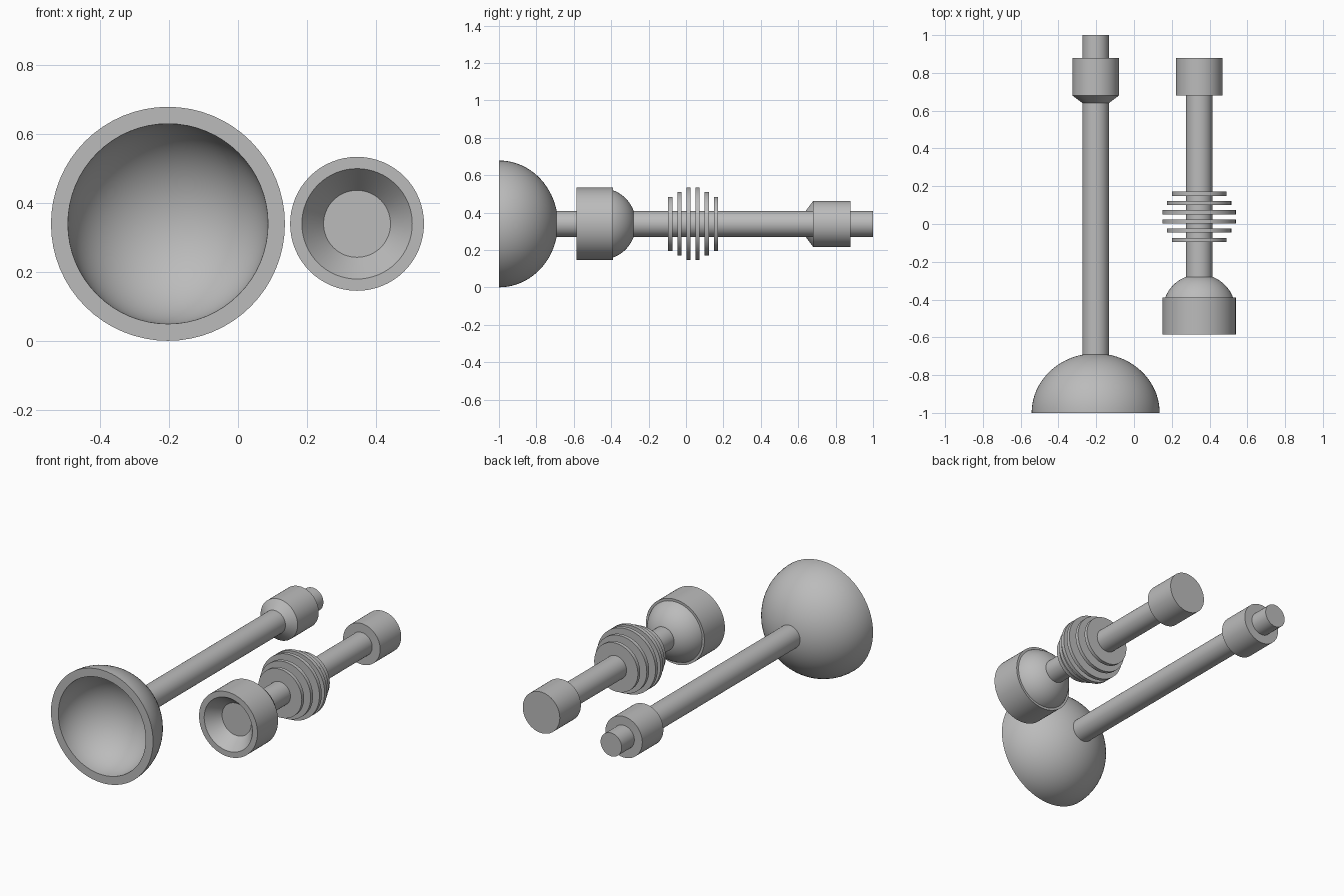
import bpy, bmesh, math

cube = bpy.data.objects.get("Cube")
if cube:
    bpy.data.objects.remove(cube, do_unlink=True)

GREY = (0.5, 0.5, 0.5, 1.0)
grey = bpy.data.materials.new("plain grey")
grey.use_nodes = True
grey.diffuse_color = GREY
grey.node_tree.nodes["Principled BSDF"].inputs["Base Color"].default_value = GREY

AXIS_Z = 0.34
SEGMENTS = 64


def lathe(name, x, profile):
    """Spin (radius, y) points around a line parallel to the y axis."""
    bm = bmesh.new()
    verts = [bm.verts.new((r, y, 0)) for r, y in profile]
    edges = [bm.edges.new(pair) for pair in zip(verts, verts[1:])]
    bmesh.ops.spin(bm, geom=verts + edges, cent=(0, 0, 0), axis=(0, 1, 0),
                   angle=math.tau, steps=SEGMENTS, use_duplicate=False)
    bmesh.ops.remove_doubles(bm, verts=bm.verts, dist=1e-5)
    bmesh.ops.recalc_face_normals(bm, faces=bm.faces)
    mesh = bpy.data.meshes.new(name)
    bm.to_mesh(mesh)
    bm.free()
    mesh.materials.append(grey)
    obj = bpy.data.objects.new(name, mesh)
    obj.location = (x, 0, AXIS_Z)
    bpy.context.collection.objects.link(obj)
    bpy.ops.object.select_all(action="DESELECT")
    obj.select_set(True)
    bpy.context.view_layer.objects.active = obj
    bpy.ops.object.shade_smooth_by_angle(angle=math.radians(30))
    return obj


def cylinder(name, x, radius, y0, y1):
    return lathe(name, x, [(0, y0), (radius, y0), (radius, y1), (0, y1)])


def arc(radius, depth, y, start=0, end=90, steps=20):
    """Elliptical quarter arc from the rim towards the apex."""
    angles = [math.radians(start + (end - start) * i / steps) for i in range(steps + 1)]
    return [(max(0, radius * math.cos(a)), y + depth * math.sin(a)) for a in angles]


# Plunger: hollow bell, long rod and chamfered collar
PLUNGER_X = -0.203
inner = arc(0.29, 0.265, -1)
outer = arc(0.339, 0.315, -1)
lathe("bell", PLUNGER_X, inner[::-1] + outer)
cylinder("long_rod", PLUNGER_X, 0.07, -0.71, 1.0)
lathe("rod_collar", PLUNGER_X,
      [(0.07, 0.64), (0.123, 0.68), (0.123, 0.88), (0.07, 0.88)])

# Emitter: recessed cup with a rounded back, finned rod and end cap
EMITTER_X = 0.345
lathe("emitter_cup", EMITTER_X,
      [(0, -0.505), (0.097, -0.505), (0.16, -0.585), (0.194, -0.585),
       (0.194, -0.39)]
      + arc(0.19, 0.183, -0.45, start=19, end=68.5) + [(0, -0.28)])
cylinder("emitter_rod", EMITTER_X, 0.07, -0.29, 0.69)
cylinder("emitter_cap", EMITTER_X, 0.123, 0.68, 0.88)

# Cooling fins, widest in the middle
for i, radius in enumerate((0.145, 0.17, 0.194, 0.194, 0.17, 0.145)):
    y = -0.084 + 0.0488 * i
    cylinder(f"fin_{i + 1}", EMITTER_X, radius, y - 0.011, y + 0.011)
